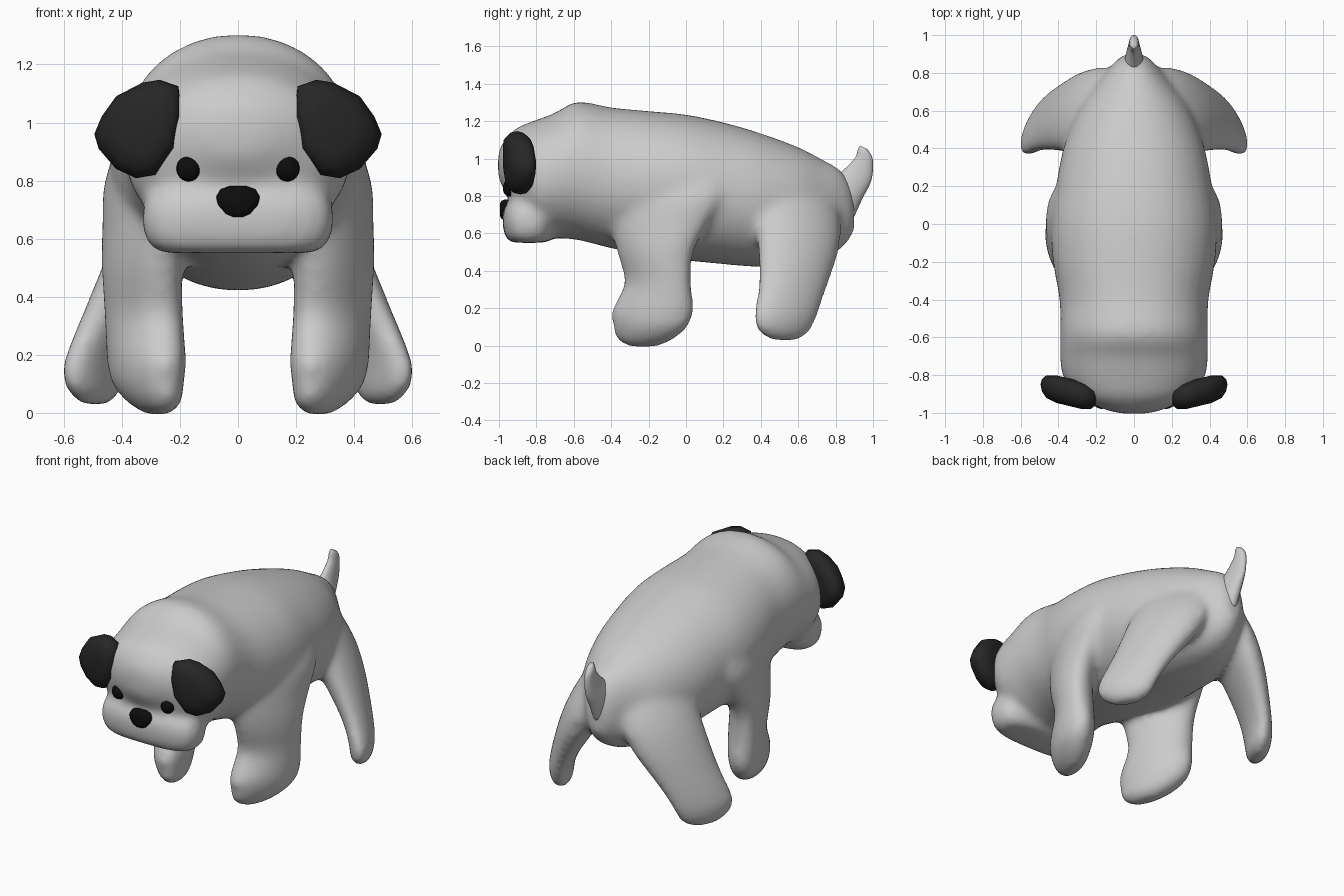
import bpy, bmesh, math
from mathutils import Vector

if "Cube" in bpy.data.objects:
    bpy.data.objects.remove(bpy.data.objects["Cube"])


def smooth_path(rows, sub=4):
    """Catmull-Rom resampling of section rows."""
    out = []
    for i in range(len(rows) - 1):
        q = [rows[max(i - 1, 0)], rows[i], rows[i + 1], rows[min(i + 2, len(rows) - 1)]]
        for k in range(sub):
            t = k / sub
            out.append([.5 * (2 * b + (c - a) * t + (2 * a - 5 * b + 4 * c - d) * t * t
                              + (3 * b - a - 3 * c + d) * t ** 3) for a, b, c, d in zip(*q)])
    return out + [list(rows[-1])]


def skin(bm, rings):
    n = len(rings[0])
    for a, b in zip(rings, rings[1:]):
        for i in range(n):
            bm.faces.new((a[i], a[(i + 1) % n], b[(i + 1) % n], b[i]))
    bm.faces.new(rings[0])
    bm.faces.new(rings[-1])


def loft(bm, sections, p=2.0, n=32):
    """Closed tube through (centre, half-axis u, half-axis v) sections."""
    rings = []
    for c, u, v in sections:
        ring = []
        for i in range(n):
            a = 2 * math.pi * i / n
            ca, sa = math.cos(a), math.sin(a)
            k = math.copysign(abs(ca) ** (2 / p), ca)
            m = math.copysign(abs(sa) ** (2 / p), sa)
            ring.append(bm.verts.new(Vector(c) + Vector(u) * k + Vector(v) * m))
        rings.append(ring)
    skin(bm, rings)


def finish(bm, name, mat=None):
    bmesh.ops.recalc_face_normals(bm, faces=bm.faces)
    me = bpy.data.meshes.new(name)
    bm.to_mesh(me)
    bm.free()
    for f in me.polygons:
        f.use_smooth = True
    ob = bpy.data.objects.new(name, me)
    bpy.context.collection.objects.link(ob)
    if mat:
        me.materials.append(mat)
    return ob


def pad(name, outline, layers, place, mat):
    """Cushion: scaled copies of an xz outline stacked by (scale, offset)."""
    bm = bmesh.new()
    cx = sum(q[0] for q in outline) / len(outline)
    cz = sum(q[1] for q in outline) / len(outline)
    skin(bm, [[bm.verts.new(place(cx + (x - cx) * s, cz + (z - cz) * s, d))
               for x, z in outline] for s, d in layers])
    return finish(bm, name, mat)


def material(name, v):
    m = bpy.data.materials.new(name)
    m.diffuse_color = (v, v, v, 1)
    m.use_nodes = True
    m.node_tree.nodes["Principled BSDF"].inputs["Base Color"].default_value = m.diffuse_color
    return m


dark = material("dark_fur", 0.02)
black = material("black", 0.004)

bm = bmesh.new()

# Head and trunk: y, bottom, top, half width
trunk = [(-1.005, .90, 1.03, .06), (-.988, .86, 1.07, .14), (-.95, .79, 1.125, .235),
         (-.9, .69, 1.168, .315), (-.8, .59, 1.208, .38), (-.7, .575, 1.245, .392),
         (-.58, .565, 1.305, .392), (-.4, .52, 1.274, .395), (-.2, .48, 1.255, .43),
         (0, .455, 1.236, .44), (.2, .435, 1.194, .413), (.4, .42, 1.136, .375),
         (.6, .43, 1.062, .3), (.73, .46, .995, .21), (.82, .51, .945, .135),
         (.87, .56, .88, .09), (.9, .61, .79, .05)]
loft(bm, [((0, y, (a + b) / 2), (w, 0, 0), (0, 0, (b - a) / 2))
          for y, a, b, w in smooth_path(trunk)], 2.1)

# Muzzle: z, half width, half depth
loft(bm, [((0, -.84, z), (w, 0, 0), (0, d, 0)) for z, w, d in smooth_path(
    [(.55, .25, .09), (.57, .30, .12), (.62, .325, .137), (.68, .33, .142),
     (.74, .315, .13), (.785, .265, .09)])], 3)

# Legs: centre x, y, z and the two half axes of each section; toes turn inward in front
front = [(.275, -.23, -.008, .035, .07), (.285, -.22, .03, .09, .15), (.31, -.19, .1, .125, .2),
         (.315, -.18, .18, .137, .22), (.32, -.16, .27, .137, .196), (.325, -.15, .35, .137, .178),
         (.33, -.165, .5, .14, .205), (.32, -.14, .65, .148, .26), (.295, -.1, .8, .165, .31),
         (.24, -.08, .95, .15, .3), (.2, -.08, 1.05, .08, .2)]
hind = [(.49, .53, .025, .07, .03), (.495, .525, .07, .15, .062), (.495, .53, .15, .19, .072),
        (.455, .555, .25, .2, .08), (.395, .58, .36, .213, .096), (.315, .6, .5, .237, .12),
        (.235, .6, .65, .25, .135), (.16, .57, .8, .23, .13), (.11, .54, .9, .15, .09)]
for s in (1, -1):
    loft(bm, [((s * x, y, z), (.88 * a, 0, 0), (s * .47 * a, b, 0))
              for x, y, z, a, b in smooth_path(front)])
    loft(bm, [((s * x, y, z), (-.48 * s * w, .88 * w, 0), (.88 * s * t, .48 * t, 0))
              for x, y, z, w, t in smooth_path(hind)])

# Fuse everything into one soft skin
body = finish(bm, "body")
rem = body.modifiers.new("fuse", 'REMESH')
rem.mode = 'VOXEL'
rem.voxel_size = .018
rem.use_smooth_shade = True
sm = body.modifiers.new("soften", 'SMOOTH')
sm.factor = .5
sm.iterations = 22

# Tail: y, z, half depth, half width
bm = bmesh.new()
loft(bm, [((0, y, z), (w, 0, 0), (0, d * .9, -d * .45)) for y, z, d, w in smooth_path(
    [(.79, .74, .12, .06), (.855, .83, .098, .05), (.918, .91, .078, .034),
     (.952, .98, .054, .027), (.957, 1.03, .042, .024), (.95, 1.06, .022, .014)])], n=20)
finish(bm, "tail")

# Ears
ear = [(.205, 1.125), (.27, 1.147), (.33, 1.137), (.42, 1.09), (.47, 1.02), (.495, .96),
       (.48, .91), (.42, .84), (.35, .808), (.285, .82), (.215, .91), (.195, 1.02)]
ear_layers = [(.45, -.078), (.8, -.064), (.95, -.035), (1, 0), (.95, .03), (.8, .055), (.45, .068)]
for s, side in ((1, "right"), (-1, "left")):
    pad("ear_" + side, ear, ear_layers,
        lambda x, z, d: (s * x, -.884 + .24 * (x - .35) + d, z), dark)
    # Eyes
    e = bmesh.new()
    bmesh.ops.create_uvsphere(e, u_segments=20, v_segments=12, radius=1)
    for v in e.verts:
        v.co = (s * .17 + v.co.x * .042, -.945 + v.co.y * .034, .842 + v.co.z * .045)
    finish(e, "eye_" + side, black)

# Nose
half = [(.03, .781), (.06, .77), (.075, .745), (.07, .715), (.045, .683), (.018, .671)]
nose = half + [(-x, z) for x, z in reversed(half)]
pad("nose", nose, [(.6, -.995), (.88, -.987), (1, -.97), (1, -.92)],
    lambda x, z, d: (x, d, z), black)
